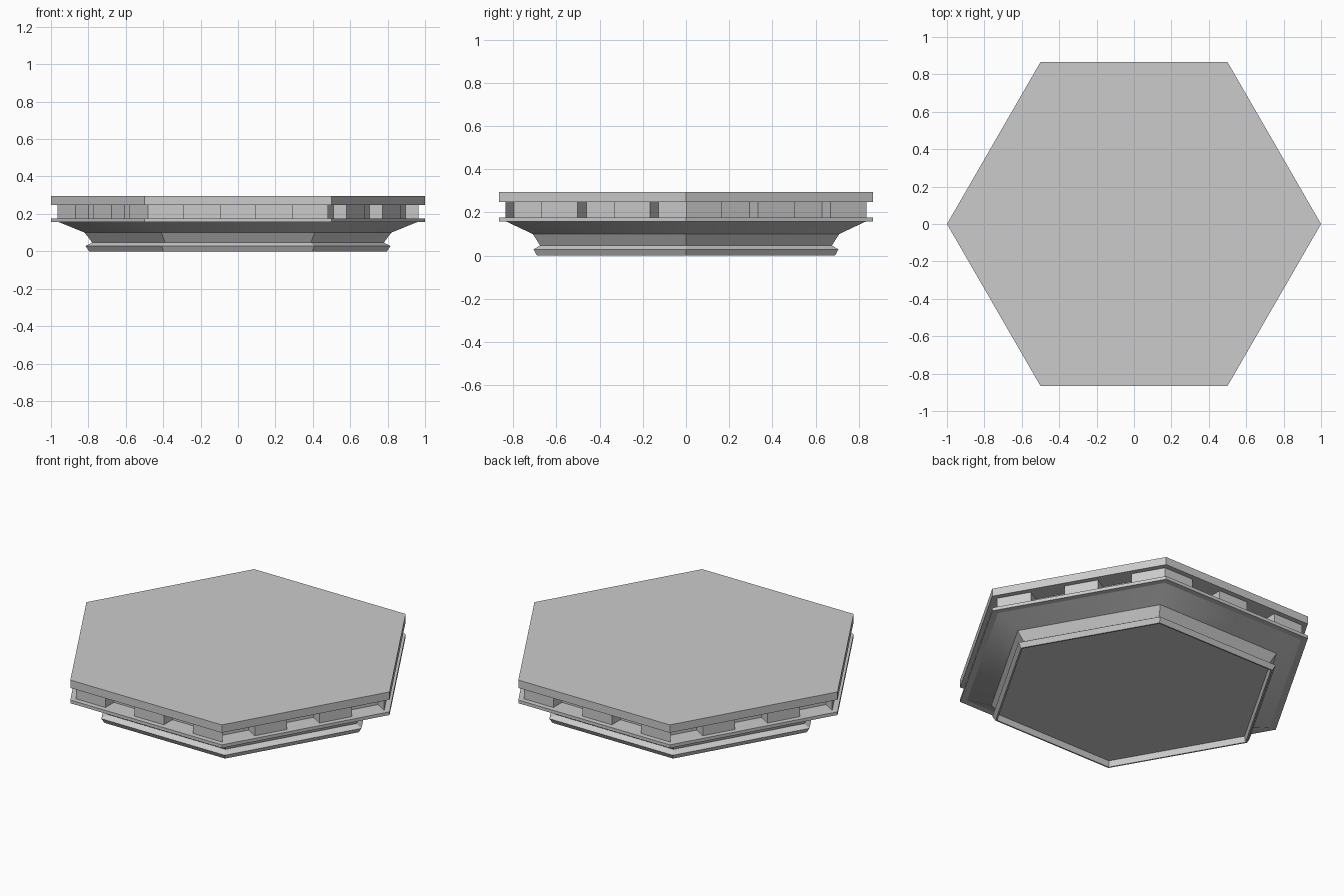
import bpy, bmesh
from math import cos, sin, radians
from mathutils import Vector

if "Cube" in bpy.data.objects:
    bpy.data.objects.remove(bpy.data.objects["Cube"])


def hex_point(r, i, z):
    a = radians(60 * i)
    return Vector((r * cos(a), r * sin(a), z))


def finish(bm, name):
    bmesh.ops.recalc_face_normals(bm, faces=bm.faces)
    mesh = bpy.data.meshes.new(name)
    bm.to_mesh(mesh)
    bm.free()
    obj = bpy.data.objects.new(name, mesh)
    bpy.context.collection.objects.link(obj)
    return obj


def hex_profile(name, profile, smooth_bands=()):
    """Sweep a (corner radius, z) profile around a hexagon and cap both ends."""
    bm = bmesh.new()
    rings = [[bm.verts.new(hex_point(r, i, z)) for i in range(6)] for r, z in profile]
    for b, (lo, hi) in enumerate(zip(rings, rings[1:])):
        for i in range(6):
            j = (i + 1) % 6
            f = bm.faces.new((lo[i], lo[j], hi[j], hi[i]))
            f.smooth = b in smooth_bands
    bm.faces.new(rings[0][::-1])
    bm.faces.new(rings[-1])
    return finish(bm, name)


# Base moulding: recessed underside, pointed foot lip, neck and flared cove
hex_profile("base_moulding", [(0.78, 0.035), (0.787, 0.0), (0.797, 0.0), (0.815, 0.028),
                              (0.78, 0.047), (0.82, 0.10), (0.96, 0.157)], smooth_bands=(5,))

# Thin ledge under the teeth and thick top slab
hex_profile("lower_ledge", [(1.0, 0.157), (1.0, 0.176)])
hex_profile("top_slab", [(1.0, 0.248), (1.0, 0.295)])

# Dentil band: each side split in five, alternate segments pushed inward
R, Z0, Z1, DEPTH, SEG = 0.965, 0.176, 0.248, 0.08, 5
bm = bmesh.new()
low, high, gap_flags = [], [], []
for k in range(6):
    for s in range(SEG):
        for ring, z in ((low, Z0), (high, Z1)):
            ring.append(bm.verts.new(hex_point(R, k, z).lerp(hex_point(R, k + 1, z), s / SEG)))
        gap_start = k in (2, 5)  # these two sides begin with a gap
        gap_flags.append((s % 2 == 0) == gap_start)
n = len(low)
floor, ceiling = [], []
for i in range(n):
    j = (i + 1) % n
    lo = [low[i], low[j]]
    hi = [high[i], high[j]]
    if gap_flags[i]:
        edge = low[j].co - low[i].co
        inward = Vector((-edge.y, edge.x, 0)).normalized() * DEPTH
        lo = [bm.verts.new(v.co + inward) for v in lo]
        hi = [bm.verts.new(v.co + inward) for v in hi]
        # cheeks of the neighbouring teeth
        bm.faces.new((low[i], lo[0], hi[0], high[i]))
        bm.faces.new((lo[1], low[j], high[j], hi[1]))
        floor += [low[i]] + lo
        ceiling += [high[i]] + hi
    else:
        floor.append(low[i])
        ceiling.append(high[i])
    bm.faces.new((lo[0], lo[1], hi[1], hi[0]))
bm.faces.new(floor[::-1])
bm.faces.new(ceiling)
finish(bm, "dentil_band")
